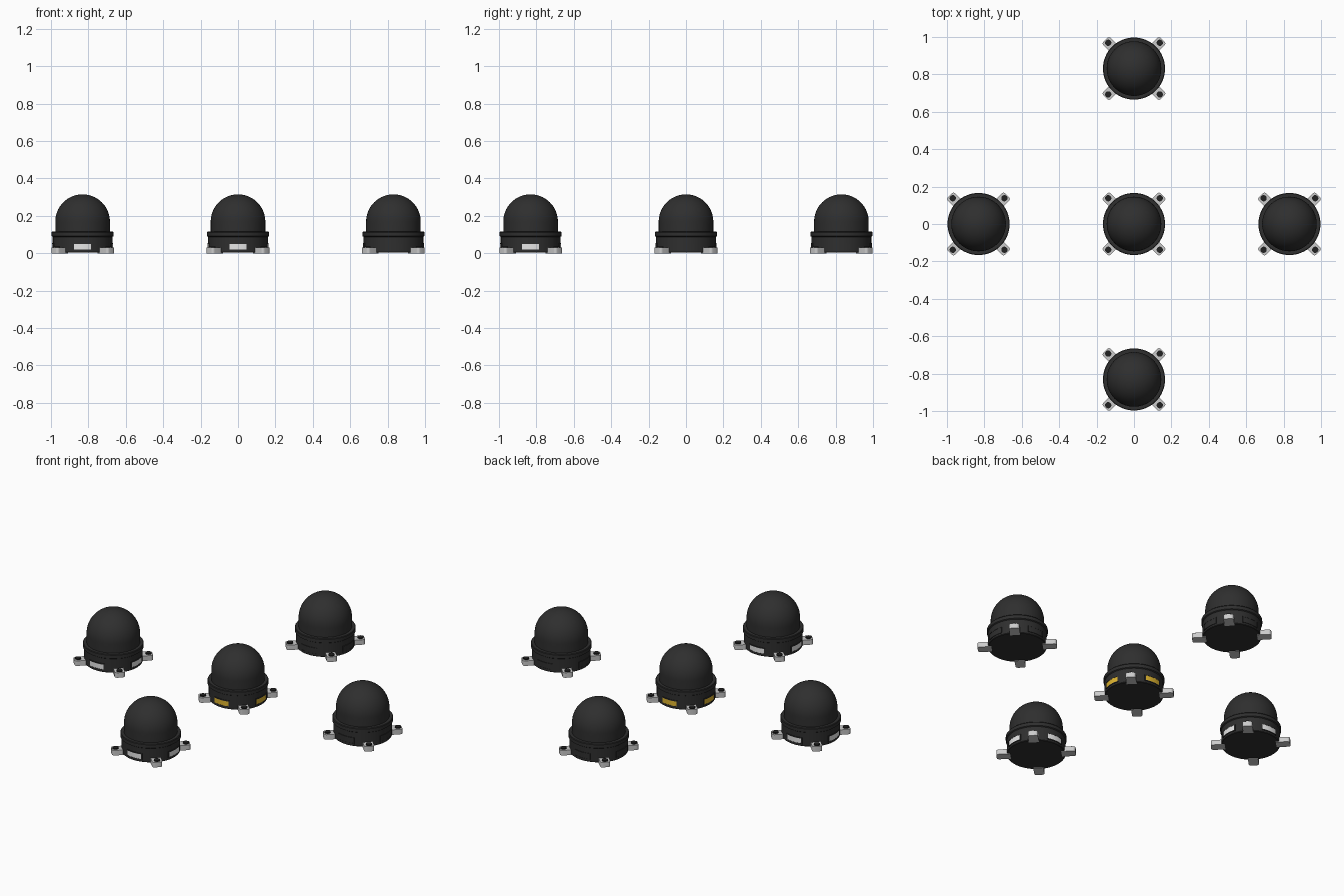
import bpy, bmesh, math
from mathutils import Matrix, Vector

if "Cube" in bpy.data.objects:
    bpy.data.objects.remove(bpy.data.objects["Cube"])


def material(name, r, g, b):
    m = bpy.data.materials.new(name)
    m.diffuse_color = (r, g, b, 1)
    m.use_nodes = True
    m.node_tree.nodes["Principled BSDF"].inputs["Base Color"].default_value = m.diffuse_color
    return m


BLACK = material("dark plastic", 0.028, 0.028, 0.028)
METAL = material("light metal", 0.6, 0.6, 0.6)
WHITE = material("white lens", 0.8, 0.8, 0.8)
YELLOW = material("yellow lens", 0.75, 0.47, 0.03)
BOLT = material("bolt black", 0.015, 0.015, 0.015)


def finish(bm, name, mat, loc, smooth=True):
    bmesh.ops.recalc_face_normals(bm, faces=bm.faces)
    me = bpy.data.meshes.new(name)
    bm.to_mesh(me)
    bm.free()
    me.materials.append(mat)
    ob = bpy.data.objects.new(name, me)
    ob.location = loc
    bpy.context.collection.objects.link(ob)
    if smooth:
        bpy.ops.object.select_all(action='DESELECT')
        ob.select_set(True)
        bpy.context.view_layer.objects.active = ob
        bpy.ops.object.shade_smooth_by_angle(angle=math.radians(30))
    return ob


def lathe(name, profile, mat, loc, steps=64):
    bm = bmesh.new()
    vs = [bm.verts.new((r, 0, z)) for r, z in profile]
    es = [bm.edges.new(p) for p in zip(vs, vs[1:])]
    bmesh.ops.spin(bm, geom=vs + es, cent=(0, 0, 0), axis=(0, 0, 1),
                   angle=2 * math.pi, steps=steps)
    bmesh.ops.remove_doubles(bm, verts=bm.verts, dist=1e-5)
    return finish(bm, name, mat, loc)


def curved_plate(bm, half_w, z0, z1, r0, r1, turn, n=8):
    """Box bent round the base wall."""
    rows = []
    for i in range(n + 1):
        a = turn + math.asin(half_w / r1) * (2 * i / n - 1)
        rows.append([bm.verts.new((r * math.cos(a), r * math.sin(a), z))
                     for r, z in ((r0, z0), (r1, z0), (r1, z1), (r0, z1))])
    for a, b in zip(rows, rows[1:]):
        for k in range(4):
            bm.faces.new((a[k], a[(k + 1) % 4], b[(k + 1) % 4], b[k]))
    bm.faces.new(rows[0])
    bm.faces.new(rows[-1])


# foot outline: straight arm with a chamfered, rounded end
def foot(bm, turn, r_in=0.14, r_out=0.217, w=0.028, c=0.014, h=0.03):
    pts = [(r_in, -w)]
    for sign, start in ((-1, -90), (1, 0)):
        for k in range(5):
            a = math.radians(start + 22.5 * k)
            pts.append((r_out - c + c * math.cos(a), sign * (w - c) + c * math.sin(a)))
    pts.append((r_in, w))
    f = bm.faces.new([bm.verts.new((x, y, 0)) for x, y in pts])
    up = bmesh.ops.extrude_face_region(bm, geom=[f])["geom"]
    top = [v for v in up if isinstance(v, bmesh.types.BMVert)]
    bmesh.ops.translate(bm, verts=top, vec=(0, 0, h))
    return [v for v in bm.verts if v.index == -1] and turn


def beacon(tag, x, y, lens):
    loc = (x, y, 0)
    # stepped base with rim
    lathe(tag + "_base", [(0, 0.003), (0.157, 0.003), (0.160, 0.006), (0.160, 0.088),
                          (0.166, 0.092), (0.166, 0.112), (0.163, 0.116),
                          (0.148, 0.116), (0, 0.116)], BLACK, loc)
    # dome: short wall and hemisphere
    arc = [(0.146 * math.cos(i * math.pi / 40), 0.169 + 0.146 * math.sin(i * math.pi / 40))
           for i in range(20)]
    lathe(tag + "_dome", [(0.146, 0.11)] + arc + [(0, 0.315)], BLACK, loc)
    # four side lenses with thin frames
    bm, fr = bmesh.new(), bmesh.new()
    for q in range(4):
        t = q * math.pi / 2
        curved_plate(bm, 0.046, 0.021, 0.050, 0.156, 0.1625, t)
        for z0, z1 in ((0.016, 0.021), (0.050, 0.055)):
            curved_plate(fr, 0.052, z0, z1, 0.156, 0.1635, t)
        for s in (-1, 1):
            curved_plate(fr, 0.003, 0.016, 0.055, 0.156, 0.1635,
                         t + s * math.asin(0.049 / 0.1635), 1)
    finish(bm, tag + "_lenses", lens, loc)
    finish(fr, tag + "_lens_frames", BLACK, loc)
    # four feet with bolts on the diagonals
    for q in range(4):
        rot = Matrix.Rotation(math.radians(45 + 90 * q), 4, 'Z')
        bm = bmesh.new()
        foot(bm, 0)
        bm.transform(rot)
        finish(bm, f"{tag}_foot_{q}", METAL, loc)
        bm = bmesh.new()
        bmesh.ops.create_cone(bm, cap_ends=True, segments=12, radius1=0.017, radius2=0.017,
                              depth=0.012, matrix=rot @ Matrix.Translation((0.195, 0, 0.031)))
        finish(bm, f"{tag}_bolt_{q}", BOLT, loc)


D = 0.831
beacon("centre", 0, 0, YELLOW)
beacon("left", -D, 0, WHITE)
beacon("front", 0, -D, WHITE)
beacon("right", D, 0, BLACK)
beacon("back", 0, D, BLACK)
